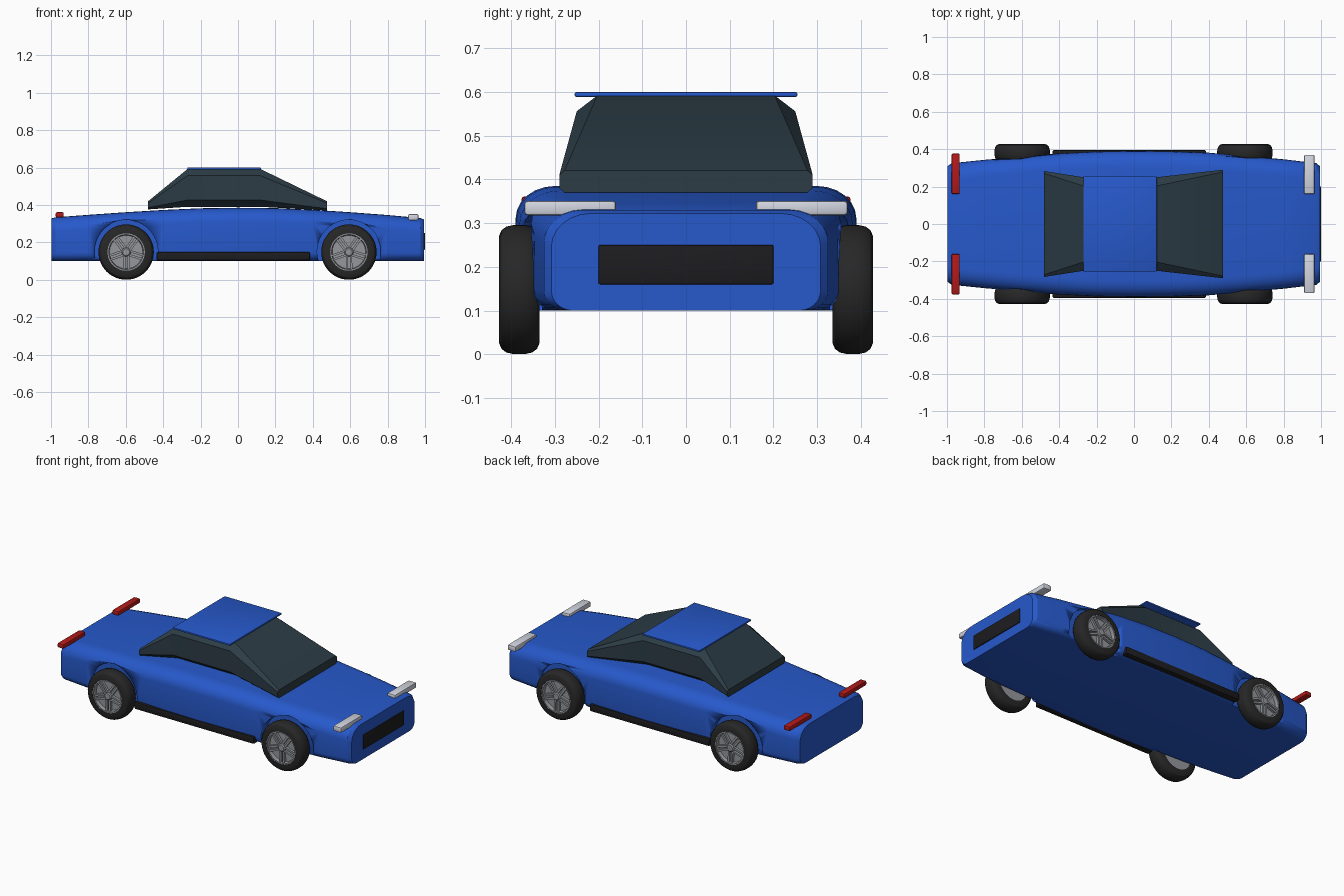
import bpy, bmesh
from math import sin, cos, pi, radians
from mathutils import Matrix, Vector

if "Cube" in bpy.data.objects:
    bpy.data.objects.remove(bpy.data.objects["Cube"])


def material(name, rgb):
    m = bpy.data.materials.new(name)
    m.diffuse_color = (*rgb, 1)
    m.use_nodes = True
    m.node_tree.nodes["Principled BSDF"].inputs["Base Color"].default_value = m.diffuse_color
    return m


BLUE = material("blue_paint", (0.02, 0.10, 0.60))
GLASS = material("dark_glass", (0.025, 0.045, 0.06))
BLACK = material("black_trim", (0.012, 0.012, 0.014))
RUBBER = material("rubber", (0.02, 0.02, 0.02))
SILVER = material("silver", (0.30, 0.31, 0.33))
WHITE = material("white_lamp", (0.65, 0.67, 0.75))
RED = material("red_lamp", (0.45, 0.01, 0.01))


def finish(bm, name, mat, angle=30):
    bmesh.ops.recalc_face_normals(bm, faces=bm.faces)
    me = bpy.data.meshes.new(name)
    bm.to_mesh(me)
    bm.free()
    ob = bpy.data.objects.new(name, me)
    bpy.context.collection.objects.link(ob)
    me.materials.append(mat)
    bpy.ops.object.select_all(action='DESELECT')
    ob.select_set(True)
    bpy.context.view_layer.objects.active = ob
    bpy.ops.object.shade_smooth_by_angle(angle=radians(angle))
    return ob


def bridge(bm, rings, closed=False):
    pairs = list(zip(rings, rings[1:]))
    if closed:
        pairs.append((rings[-1], rings[0]))
    for a, b in pairs:
        n = len(a)
        for i in range(n):
            bm.faces.new((a[i], a[(i + 1) % n], b[(i + 1) % n], b[i]))


def loft(name, stations, mat, seg):
    """Stations: x, half width, bottom, top, bottom corner (y, z), top corner (y, z)."""
    bm = bmesh.new()
    rings = []
    for x, w, z0, z1, (by, bz), (ty, tz) in stations:
        half = []
        for i in range(seg + 1):
            a = -pi / 2 + pi / 2 * i / seg
            half.append((w - by + by * cos(a), z0 + bz + bz * sin(a)))
        for i in range(seg + 1):
            a = pi / 2 * i / seg
            half.append((w - ty + ty * cos(a), z1 - tz + tz * sin(a)))
        pts = half + [(-y, z) for y, z in reversed(half)]
        rings.append([bm.verts.new((x, y, z)) for y, z in pts])
    bridge(bm, rings)
    bm.faces.new(rings[0])
    bm.faces.new(rings[-1])
    return finish(bm, name, mat)


def box(name, lo, hi, mat, bevel=0.006):
    lo, hi = Vector(lo), Vector(hi)
    bm = bmesh.new()
    bmesh.ops.create_cube(bm, size=1, matrix=Matrix.Translation((lo + hi) / 2)
                          @ Matrix.Diagonal((*(hi - lo), 1)))
    bmesh.ops.bevel(bm, geom=bm.edges[:], offset=bevel, segments=2,
                    profile=0.5, affect='EDGES')
    return finish(bm, name, mat)


def lathe(name, profile, cx, cz, side, mat, n=48):
    bm = bmesh.new()
    rings = [[bm.verts.new((cx + r * cos(2 * pi * i / n), side * y,
                            cz + r * sin(2 * pi * i / n))) for i in range(n)]
             for r, y in profile]
    bridge(bm, rings, closed=True)
    return finish(bm, name, mat)


# body shell
LOW, TOP = (0.05, 0.045), (0.09, 0.075)
body = loft("body", [(x, w, 0.10, t, LOW, TOP) for x, w, t in (
    (-0.998, 0.308, 0.328), (-0.975, 0.325, 0.334), (-0.8, 0.343, 0.347),
    (-0.6, 0.36, 0.361), (-0.4, 0.377, 0.373), (-0.2, 0.387, 0.382),
    (0, 0.39, 0.385), (0.2, 0.388, 0.383), (0.4, 0.381, 0.374),
    (0.6, 0.364, 0.361), (0.8, 0.346, 0.346), (0.975, 0.325, 0.33),
    (0.995, 0.308, 0.322))], BLUE, 6)

# wheel arches cut from the shell
WHEELS = [("rear", -0.598), ("front", 0.593)]
for end, x in WHEELS:
    for s in (-1, 1):
        bm = bmesh.new()
        bmesh.ops.create_cone(bm, cap_ends=True, segments=48, radius1=0.17,
                              radius2=0.17, depth=0.2,
                              matrix=Matrix.Translation((x, s * 0.43, 0.15))
                              @ Matrix.Rotation(pi / 2, 4, 'X'))
        cutter = finish(bm, "arch_cutter", BLUE)
        cutter.hide_render = True
        mod = body.modifiers.new("arch", 'BOOLEAN')
        mod.operation, mod.solver, mod.object = 'DIFFERENCE', 'EXACT', cutter
        bpy.context.view_layer.objects.active = body
        bpy.ops.object.modifier_apply(modifier=mod.name)
        bpy.data.objects.remove(cutter)

# glass cabin and roof panel
SMALL, BIG = (0.012, 0.01), (0.047, 0.036)
loft("cabin", [(-0.48, 0.283, 0.376, 0.42, SMALL, SMALL),
               (-0.27, 0.25, 0.39, 0.592, BIG, BIG),
               (0.12, 0.25, 0.39, 0.592, BIG, BIG),
               (0.475, 0.29, 0.37, 0.42, SMALL, SMALL)], GLASS, 1)
box("roof_panel", (-0.27, -0.255, 0.589), (0.122, 0.255, 0.6), BLUE, 0.004)

# front grille
box("grille", (0.98, -0.2, 0.16), (1.0, 0.2, 0.25), BLACK, 0.003)

# mirrored lamps and sills
for side, s in (("right", -1), ("left", 1)):
    def pair(name, x0, x1, y0, y1, z0, z1, mat):
        ya, yb = sorted((s * y0, s * y1))
        box(f"{side}_{name}", (x0, ya, z0), (x1, yb, z1), mat, 0.007)
    pair("headlight", 0.91, 0.965, 0.16, 0.37, 0.318, 0.351, WHITE)
    pair("tail_light", -0.975, -0.932, 0.16, 0.377, 0.333, 0.361, RED)
    pair("sill", -0.435, 0.385, 0.355, 0.395, 0.103, 0.148, BLACK)

# wheels
TIRE = [(0.1, 0.335), (0.122, 0.335), (0.136, 0.341), (0.144, 0.352),
        (0.148, 0.37), (0.148, 0.393), (0.144, 0.411), (0.136, 0.422),
        (0.122, 0.428), (0.1, 0.428)]
RIM = [(0.001, 0.34), (0.102, 0.34), (0.102, 0.426), (0.093, 0.426),
       (0.089, 0.405), (0.001, 0.405)]
HUB = [(0.001, 0.4), (0.024, 0.4), (0.024, 0.42), (0.018, 0.425), (0.001, 0.425)]
for end, x in WHEELS:
    for side, s in (("right", -1), ("left", 1)):
        tag = f"{end}_{side}"
        lathe(f"{tag}_tire", TIRE, x, 0.148, s, RUBBER)
        lathe(f"{tag}_rim", RIM, x, 0.148, s, SILVER)
        lathe(f"{tag}_hub", HUB, x, 0.148, s, SILVER, 24)
        # five split spokes
        bm = bmesh.new()
        for k in range(5):
            turn = (Matrix.Translation((x, s * 0.411, 0.148))
                    @ Matrix.Rotation(2 * pi * k / 5 + 0.3, 4, 'Y'))
            for off in (-0.011, 0.011):
                bmesh.ops.create_cube(bm, size=1, matrix=turn
                                      @ Matrix.Translation((0.055, 0, off))
                                      @ Matrix.Diagonal((0.08, 0.018, 0.012, 1)))
        finish(bm, f"{tag}_spokes", SILVER)
